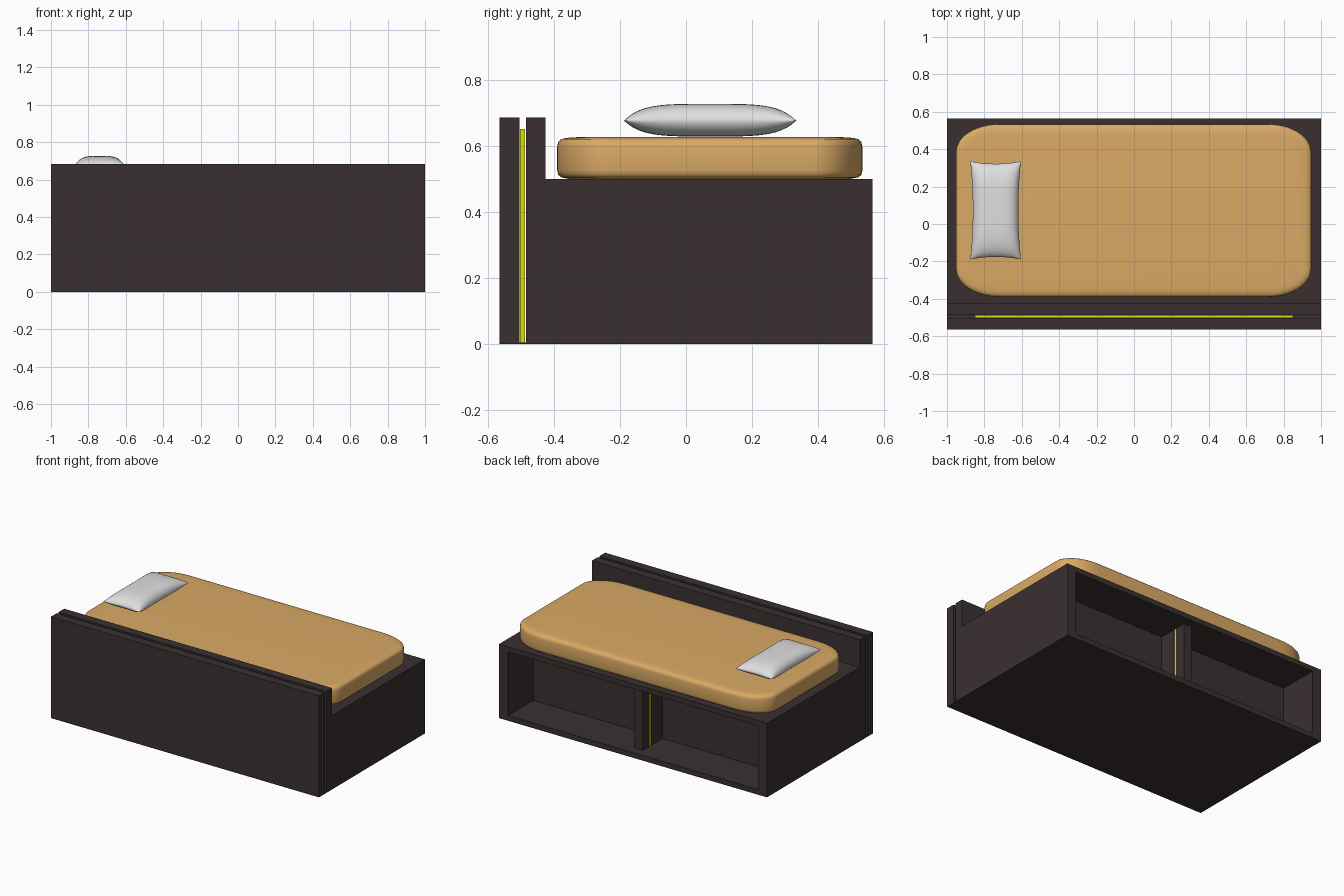
import bpy, bmesh, math

cube = bpy.data.objects.get("Cube")
if cube:
    bpy.data.objects.remove(cube, do_unlink=True)


def material(name, r, g, b):
    m = bpy.data.materials.new(name)
    m.use_nodes = True
    m.diffuse_color = (r, g, b, 1)
    bsdf = next(n for n in m.node_tree.nodes if n.type == 'BSDF_PRINCIPLED')
    bsdf.inputs["Base Color"].default_value = (r, g, b, 1)
    bsdf.inputs["Roughness"].default_value = 0.8
    return m


wood = material("dark wood", 0.042, 0.03, 0.03)
yellow = material("yellow", 0.7, 0.7, 0.003)
fabric = material("tan fabric", 0.7, 0.4, 0.13)
linen = material("pale grey linen", 0.74, 0.74, 0.74)


def finish(name, bm, mat, smooth=None):
    bmesh.ops.recalc_face_normals(bm, faces=bm.faces)
    mesh = bpy.data.meshes.new(name)
    bm.to_mesh(mesh)
    bm.free()
    mesh.materials.append(mat)
    obj = bpy.data.objects.new(name, mesh)
    bpy.context.collection.objects.link(obj)
    if smooth:
        bpy.ops.object.select_all(action='DESELECT')
        obj.select_set(True)
        bpy.context.view_layer.objects.active = obj
        bpy.ops.object.shade_smooth_by_angle(angle=math.radians(smooth))
    return obj


def box(name, xs, ys, zs, mat):
    bm = bmesh.new()
    bmesh.ops.create_cube(bm, size=1)
    for v in bm.verts:
        for i, (a, b) in enumerate((xs, ys, zs)):
            v.co[i] = b if v.co[i] > 0 else a
    return finish(name, bm, mat)


BACK = 0.565      # rear face of the bed
TOP = 0.685       # height of the front rail
DECK = 0.5        # height of the platform
SHELF = 0.295     # inner wall of the rear niche

# Platform with raised inner rail, as a side profile swept across the width
bm = bmesh.new()
profile = [(-0.485, 0), (BACK, 0), (BACK, DECK), (-0.425, DECK), (-0.425, TOP), (-0.485, TOP)]
face = bm.faces.new([bm.verts.new((-1, y, z)) for y, z in profile])
ext = bmesh.ops.extrude_face_region(bm, geom=[face])
for v in ext["geom"]:
    if isinstance(v, bmesh.types.BMVert):
        v.co.x = 1
bmesh.ops.recalc_face_normals(bm, faces=bm.faces)

# Rear niche: inset the back face, then push it inward
rear = next(f for f in bm.faces if all(v.co.y > BACK - 0.001 for v in f.verts))
bmesh.ops.inset_region(bm, faces=[rear], thickness=0.02)
for v in rear.verts:
    v.co.x = math.copysign(0.933, v.co.x)
    v.co.z = DECK - 0.035 if v.co.z > DECK / 2 else 0.035
ext = bmesh.ops.extrude_face_region(bm, geom=[rear])
for v in ext["geom"]:
    if isinstance(v, bmesh.types.BMVert):
        v.co.y = SHELF
if rear.is_valid:
    bmesh.ops.delete(bm, geom=[rear], context='FACES_ONLY')
finish("platform", bm, wood)

# Front panel, with a yellow sheet held in the gap behind it
box("front_panel", (-1, 1), (-BACK, -0.505), (0, TOP), wood)
box("gap_base", (-1, 1), (-0.505, -0.485), (0, 0.004), wood)
box("front_yellow_sheet", (-0.85, 0.85), (-0.503, -0.487), (0.004, 0.65), yellow)

# Niche divider: two posts with a yellow strip between them
niche = (0.035, DECK - 0.035)
box("divider_rear_post", (-0.03, 0.03), (0.43, 0.505), niche, wood)
box("divider_front_post", (-0.03, 0.03), (SHELF, 0.412), niche, wood)
box("divider_yellow_strip", (-0.028, 0.028), (0.412, 0.43), niche, yellow)


# Mattress: stacked outlines with elliptical corners
def outline(bm, inset, z, steps=12):
    cx, cy, hx, hy, rx, ry = -0.002, 0.072, 0.95, 0.462, 0.23, 0.15
    ring = []
    for q in range(4):
        sx, sy = (1, -1, -1, 1)[q], (1, 1, -1, -1)[q]
        for i in range(steps + 1):
            a = (q + i / steps) * math.pi / 2
            ring.append(bm.verts.new((cx + sx * (hx - rx) + (rx - inset) * math.cos(a),
                                      cy + sy * (hy - ry) + (ry - inset) * math.sin(a), z)))
    return ring


bm = bmesh.new()
layers = [(0.035, 0.5), (0.012, 0.504), (0.003, 0.512), (0, 0.525),
          (0, 0.598), (0.003, 0.612), (0.012, 0.62), (0.03, 0.624), (0.06, 0.626)]
rings = [outline(bm, inset, z) for inset, z in layers]
for low, high in zip(rings, rings[1:]):
    for i in range(len(low)):
        j = (i + 1) % len(low)
        bm.faces.new((low[i], low[j], high[j], high[i]))
bm.faces.new(rings[0][::-1])
bm.faces.new(rings[-1])
finish("mattress", bm, fabric, 50)

# Pillow: puffed grid with pinched corners and a sharp seam
bm = bmesh.new()
N = 24
bmesh.ops.create_grid(bm, x_segments=N, y_segments=N, size=1)
bottom = bmesh.ops.duplicate(bm, geom=bm.verts[:] + bm.edges[:] + bm.faces[:])
lower = {v for v in bottom["geom"] if isinstance(v, bmesh.types.BMVert)}
for v in bm.verts:
    u, w = (math.sin(c * math.pi / 2) for c in v.co.xy)
    puff = max(0, (1 - u ** 4) * (1 - w ** 4)) ** 0.6
    x = -0.74 + 0.135 * u * (1 - 0.1 * (1 - w * w))
    y = 0.073 + 0.262 * w * (1 - 0.05 * (1 - u * u))
    v.co = (x, y, 0.676 + (-0.048 if v in lower else 0.051) * puff)
bmesh.ops.remove_doubles(bm, verts=bm.verts, dist=0.0001)
finish("pillow", bm, linen, 60)
